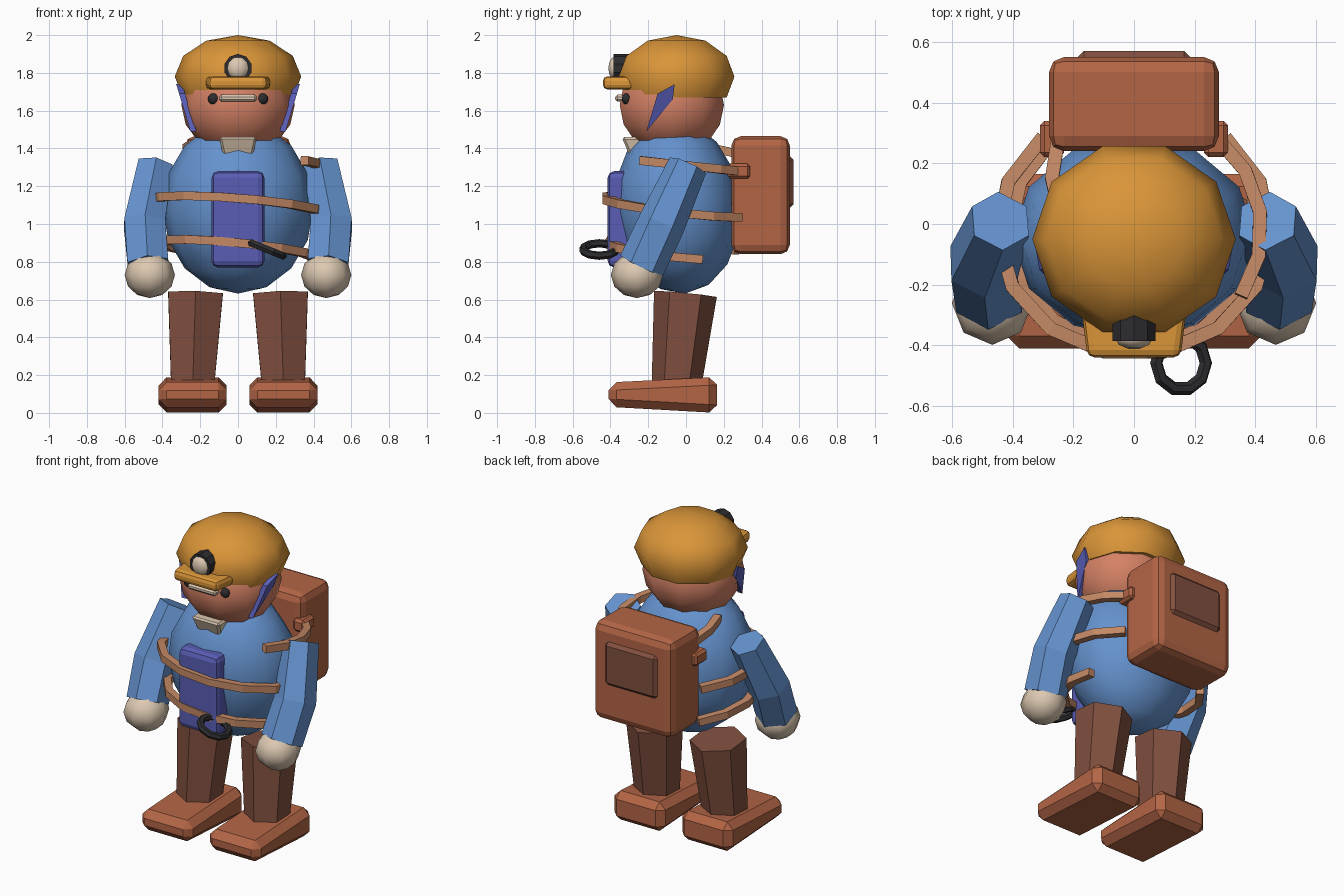
import bpy, bmesh, math
from mathutils import Vector, Matrix, Euler

if "Cube" in bpy.data.objects:
    bpy.data.objects.remove(bpy.data.objects["Cube"])


def mat(name, rgb):
    m = bpy.data.materials.new(name)
    m.diffuse_color = (*rgb, 1)
    m.use_nodes = True
    m.node_tree.nodes["Principled BSDF"].inputs["Base Color"].default_value = m.diffuse_color
    return m


YELLOW = mat("helmet yellow", (0.70, 0.30, 0.04))
BLUE = mat("jacket blue", (0.13, 0.29, 0.62))
RUST = mat("leather rust", (0.45, 0.13, 0.06))
SKIN = mat("skin", (0.66, 0.22, 0.13))
TAN = mat("strap tan", (0.55, 0.25, 0.13))
BROWN = mat("trouser brown", (0.22, 0.08, 0.05))
BEIGE = mat("beige", (0.72, 0.58, 0.44))
INDIGO = mat("indigo", (0.10, 0.11, 0.46))
DARK = mat("dark metal", (0.026, 0.026, 0.030))


def finish(name, bm, material, smooth=None):
    bmesh.ops.recalc_face_normals(bm, faces=bm.faces[:])
    me = bpy.data.meshes.new(name)
    bm.to_mesh(me)
    bm.free()
    me.materials.append(material)
    ob = bpy.data.objects.new(name, me)
    bpy.context.collection.objects.link(ob)
    if smooth:
        bpy.ops.object.select_all(action='DESELECT')
        bpy.context.view_layer.objects.active = ob
        ob.select_set(True)
        bpy.ops.object.shade_smooth_by_angle(angle=math.radians(smooth))
    return ob


def ball(name, loc, rad, seg, rings, material, tilt=0, keep_above=None):
    """Low-poly ellipsoid, optionally cut open below a height, tilted about x."""
    bm = bmesh.new()
    bmesh.ops.create_uvsphere(bm, u_segments=seg, v_segments=rings, radius=1)
    bmesh.ops.rotate(bm, verts=bm.verts[:], matrix=Matrix.Rotation(math.pi / 2, 3, 'Z'))
    if keep_above is not None:
        bmesh.ops.delete(bm, geom=[v for v in bm.verts if v.co.z < keep_above], context='VERTS')
        bmesh.ops.holes_fill(bm, edges=[e for e in bm.edges if e.is_boundary], sides=0)
    bmesh.ops.scale(bm, verts=bm.verts[:], vec=rad)
    bmesh.ops.rotate(bm, verts=bm.verts[:], matrix=Matrix.Rotation(math.radians(tilt), 3, 'X'))
    bmesh.ops.translate(bm, verts=bm.verts[:], vec=loc)
    return finish(name, bm, material, 60)


def block(name, lo, hi, material, bevel=0, segs=1, shape=None):
    """Box between two corners; shape() may move the corners before bevelling."""
    bm = bmesh.new()
    bmesh.ops.create_cube(bm, size=1)
    lo, hi = Vector(lo), Vector(hi)
    for v in bm.verts:
        v.co = Vector([lo[i] + (v.co[i] + 0.5) * (hi[i] - lo[i]) for i in range(3)])
        if shape:
            v.co = Vector(shape(*v.co))
    if bevel:
        bmesh.ops.bevel(bm, geom=bm.edges[:], offset=bevel, segments=segs, profile=0.5,
                        affect='EDGES')
    return finish(name, bm, material)


def tube(name, pts, radii, n, ref, material, phase=0):
    """n-sided tube along a path, with a fixed reference direction."""
    bm = bmesh.new()
    pts = [Vector(p) for p in pts]
    rows = []
    for i, p in enumerate(pts):
        t = (pts[min(i + 1, len(pts) - 1)] - pts[max(i - 1, 0)]).normalized()
        v = Vector(ref)
        v = (v - t * v.dot(t)).normalized()
        u = t.cross(v)
        angs = [phase + 2 * math.pi * k / n for k in range(n)]
        rows.append([bm.verts.new(p + (v * math.cos(a) + u * math.sin(a)) * radii[i])
                     for a in angs])
    for a, b in zip(rows, rows[1:]):
        for k in range(n):
            bm.faces.new((a[k], a[(k + 1) % n], b[(k + 1) % n], b[k]))
    bm.faces.new(rows[0])
    bm.faces.new(rows[-1])
    return finish(name, bm, material)


def strap(name, rx, ry, a0, a1, z, sx, sy, steps):
    """Square strap following an elliptical arc on a sloping plane."""
    pts = []
    for i in range(steps + 1):
        a = math.radians(a0 + (a1 - a0) * i / steps)
        x, y = rx * math.cos(a), -0.02 + ry * math.sin(a)
        pts.append((x, y, z + sx * x + sy * y))
    tube(name, pts, [0.032] * len(pts), 4, (0, 0, 1), TAN, math.pi / 4)


# Body, head, helmet
ball("body", (0, -0.045, 1.09), (0.40, 0.335, 0.46), 12, 8, BLUE, tilt=5)
ball("head", (0, -0.075, 1.63), (0.30, 0.29, 0.27), 10, 8, SKIN)
ball("helmet", (0, -0.05, 1.78), (0.335, 0.322, 0.22), 10, 6, YELLOW, keep_above=-0.6)
block("visor", (-0.165, -0.44, 1.712), (0.165, -0.28, 1.782), YELLOW, 0.025, 2,
      lambda x, y, z: (x * (0.93 if y < -0.4 else 1.05), y, z))

# Helmet lamp
tube("lamp_housing", [(0, -0.385, 1.825), (0, -0.28, 1.825)], [0.075, 0.075], 10,
     (0, 0, 1), DARK)
ball("lamp_lens", (0, -0.375, 1.825), (0.062, 0.038, 0.062), 10, 6, BEIGE)

# Face
block("brow", (-0.10, -0.375, 1.648), (0.10, -0.29, 1.685), BEIGE, 0.012)
block("beard", (-0.10, -0.32, 1.365), (0.10, -0.18, 1.46), BEIGE, 0.012, 1,
      lambda x, y, z: (x * (0.8 if z < 1.4 else 1), y + (0.02 if z < 1.4 else -0.02), z))

# Chest panel, backpack and its pocket
block("chest_panel", (-0.14, -0.415, 0.77), (0.14, -0.28, 1.28), INDIGO, 0.035, 2)
block("backpack", (-0.28, 0.24, 0.84), (0.28, 0.55, 1.465), RUST, 0.05, 2)
block("backpack_pocket", (-0.185, 0.50, 1.085), (0.185, 0.57, 1.36), BROWN, 0.02)

# Straps round the body
strap("chest_strap", 0.45, 0.41, 48, -228, 1.09, -0.08, -0.11, 11)
strap("waist_strap", 0.41, 0.39, 16, -228, 0.86, -0.10, -0.10, 10)
strap("shoulder_strap", 0.42, 0.40, -33, 50, 1.31, 0, -0.11, 4)
tube("left_shoulder_strap", [(-0.24, 0.02, 1.42), (-0.27, 0.15, 1.40), (-0.25, 0.28, 1.37)],
     [0.032] * 3, 4, (0, 0, 1), TAN, math.pi / 4)

# Hanging clip ring
pts = [(math.cos(a), math.sin(a)) for a in [2 * math.pi * k / 10 for k in range(10)]]
bm = bmesh.new()
rows = []
for c, s in pts:
    ring = []
    for k in range(6):
        b = 2 * math.pi * k / 6
        r = 0.088 + 0.022 * math.cos(b)
        ring.append(bm.verts.new((c * r, s * r, 0.022 * math.sin(b))))
    rows.append(ring)
for i in range(10):
    a, b = rows[i], rows[(i + 1) % 10]
    for k in range(6):
        bm.faces.new((a[k], b[k], b[(k + 1) % 6], a[(k + 1) % 6]))
bmesh.ops.transform(bm, verts=bm.verts[:], matrix=Matrix.Translation((0.155, -0.458, 0.865))
                    @ Euler((0, math.radians(22), 0)).to_matrix().to_4x4())
finish("clip_ring", bm, DARK)

# Paired parts
for s, side in ((1, "right"), (-1, "left")):
    tube(side + "_arm", [(s * 0.44, 0.01, 1.31), (s * 0.495, -0.13, 1.0), (s * 0.475, -0.235, 0.78)],
         [0.105, 0.125, 0.125], 6, (0, 1, 0), BLUE)
    ball(side + "_hand", (s * 0.467, -0.26, 0.73), (0.133, 0.138, 0.122), 8, 6, BEIGE)
    tube(side + "_leg", [(s * 0.225, -0.003, 0.63), (s * 0.24, -0.05, 0.15)],
         [0.167, 0.132], 6, (0, 1, 0), BROWN)
    block(side + "_boot", (s * 0.24 - 0.18, -0.41, 0), (s * 0.24 + 0.18, 0.165, 0.19), RUST,
          0.042, 1, lambda x, y, z: (x, y, (z * 0.68 + 0.032) if y < 0 else z))
    ball(side + "_eye", (s * 0.13, -0.315, 1.662), (0.03, 0.025, 0.03), 8, 6, DARK)
    block(side + "_strap_anchor", (s * 0.27 - 0.04, 0.22, 1.24), (s * 0.27 + 0.04, 0.34, 1.32),
          RUST, 0.015)
    # pointed side flap of the helmet
    bm = bmesh.new()
    poly = [(-0.06, 1.74), (-0.07, 1.66), (-0.21, 1.49), (-0.15, 1.69)]
    layers = [[bm.verts.new((s * (0.315 - (1.74 - z) * 0.3 + d), y, z)) for y, z in poly]
              for d in (-0.02, 0.012)]
    for k in range(4):
        j = (k + 1) % 4
        bm.faces.new((layers[0][k], layers[0][j], layers[1][j], layers[1][k]))
    bm.faces.new(layers[0])
    bm.faces.new(layers[1])
    finish(side + "_helmet_flap", bm, INDIGO)
